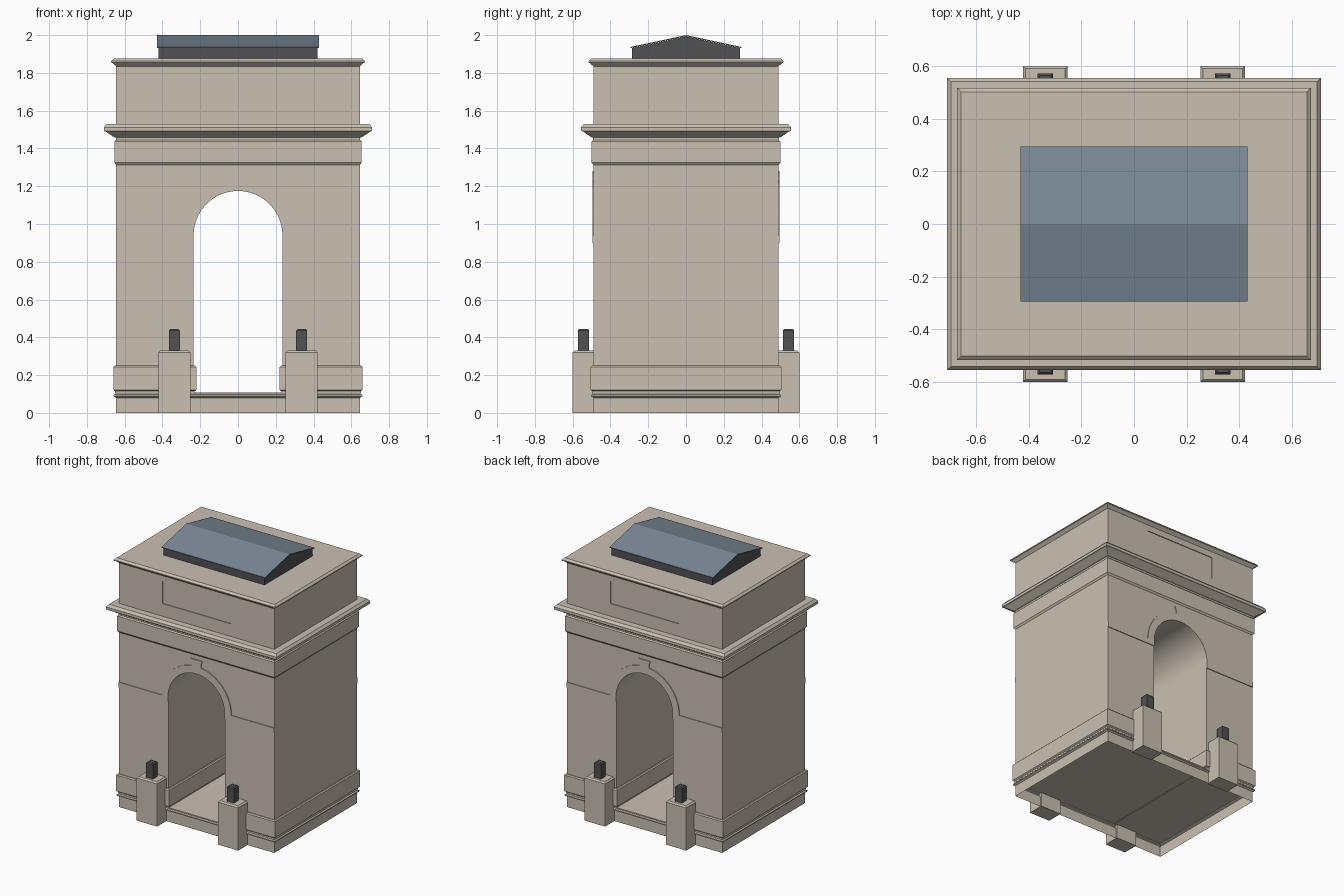
import bpy, bmesh, math

if "Cube" in bpy.data.objects:
    bpy.data.objects.remove(bpy.data.objects["Cube"])


def material(name, rgb):
    m = bpy.data.materials.new(name)
    m.diffuse_color = (*rgb, 1)
    m.use_nodes = True
    m.node_tree.nodes["Principled BSDF"].inputs["Base Color"].default_value = m.diffuse_color
    return m


STONE = material("pale_stone", (0.59, 0.53, 0.45))
GLASS = material("slate_blue_roof", (0.20, 0.25, 0.31))
DARK = material("charcoal_metal", (0.085, 0.085, 0.09))
HX, HY = 0.645, 0.49          # half size of the main block
R, SPRING = 0.235, 0.94       # arch opening


def finish(bm, name, mat):
    bmesh.ops.recalc_face_normals(bm, faces=bm.faces)
    me = bpy.data.meshes.new(name)
    bm.to_mesh(me)
    bm.free()
    me.materials.append(mat)
    ob = bpy.data.objects.new(name, me)
    bpy.context.collection.objects.link(ob)
    return ob


def loft(name, profile, hx, hy, cx=0, cy=0, mat=STONE, bottom=True):
    """Rectangular stack: each profile point is (outward offset, height)."""
    bm = bmesh.new()
    rings = [[bm.verts.new((cx + sx * (hx + d), cy + sy * (hy + d), z))
              for sx, sy in ((-1, -1), (1, -1), (1, 1), (-1, 1))] for d, z in profile]
    for a, b in zip(rings, rings[1:]):
        for i in range(4):
            j = (i + 1) % 4
            bm.faces.new((a[i], a[j], b[j], b[i]))
    bm.faces.new(rings[-1])
    if bottom:
        bm.faces.new(rings[0][::-1])
    return finish(bm, name, mat)


def prism(name, pts, a, b, axis="y", mat=STONE):
    """Extrude a flat outline from a to b along x or y."""
    bm = bmesh.new()
    place = (lambda u, z: (u, a, z)) if axis == "y" else (lambda u, z: (a, u, z))
    face = bm.faces.new([bm.verts.new(place(u, z)) for u, z in pts])
    new = bmesh.ops.extrude_face_region(bm, geom=[face])["geom"]
    move = (0, b - a, 0) if axis == "y" else (b - a, 0, 0)
    bmesh.ops.translate(bm, vec=move, verts=[v for v in new if isinstance(v, bmesh.types.BMVert)])
    return finish(bm, name, mat)


def arc(r, a0, a1, n):
    return [(r * math.cos(a0 + (a1 - a0) * i / n), SPRING + r * math.sin(a0 + (a1 - a0) * i / n))
            for i in range(n + 1)]


def smooth(ob):
    bpy.ops.object.select_all(action="DESELECT")
    ob.select_set(True)
    bpy.context.view_layer.objects.active = ob
    bpy.ops.object.shade_smooth_by_angle(angle=math.radians(25))


# Plinth with the passage floor, open underneath
loft("plinth", [(0, 0), (0, 0.08), (0.013, 0.087), (0.013, 0.095), (0.004, 0.10), (0.004, 0.108)],
     HX, HY, bottom=False)

# Main block with arched passage
body = prism("arch_body", [(-HX, 0.105), (-R, 0.105)] + arc(R, math.pi, 0, 40)
             + [(R, 0.105), (HX, 0.105), (HX, 1.45), (-HX, 1.45)], -HY, HY)
smooth(body)

# Entablature and main cornice
loft("main_cornice", [(0, 1.312), (0.01, 1.325), (0.01, 1.437), (0.002, 1.445), (0.002, 1.457),
                      (0.012, 1.46), (0.056, 1.49), (0.065, 1.492), (0.065, 1.512),
                      (0.05, 1.53), (0, 1.53)], HX, HY)

# Attic with a recessed panel front and back
attic = loft("attic", [(0, 1.52), (0, 1.845)], HX, HY)
for side, s in (("front", -1), ("back", 1)):
    cutter = loft(side + "_panel_cutter", [(0, 1.625), (0, 1.79)], 0.285, 0.02, 0, s * (HY + 0.014))
    cutter.hide_render = True
    cutter.hide_set(True)
    cut = attic.modifiers.new(side + "_panel", "BOOLEAN")
    cut.object = cutter
    cut.solver = "EXACT"
loft("attic_cornice", [(0, 1.835), (0.02, 1.853), (0.027, 1.855), (0.027, 1.862), (0.012, 1.875)],
     HX, HY)

# Thin arch surround with keystone, and impost bands, on both faces
a = math.asin(0.038 / 0.29)
key = [(0.038, 1.25), (0.05, 1.28), (-0.05, 1.28), (-0.038, 1.25)]
surround = (arc(0.29, 0, math.pi / 2 - a, 20) + key + arc(0.29, math.pi / 2 + a, math.pi, 20)
            + arc(R, math.pi, 0, 40))
for side, s in (("front", -1), ("back", 1)):
    smooth(prism(side + "_arch_surround", surround, s * HY, s * (HY + 0.006)))
    for hand, m in (("left", -1), ("right", 1)):
        tag = side + "_" + hand
        prism(tag + "_impost", [(m * R, 0.90), (m * HX, 0.90), (m * HX, SPRING), (m * R, SPRING)],
              s * HY, s * (HY + 0.006))
        # Pedestal and lamp in front of each pier
        loft(tag + "_pedestal", [(0, 0), (0, 0.32), (-0.01, 0.33)], 0.085, 0.06, m * 0.337, s * 0.54)
        loft(tag + "_lamp", [(0, 0.325), (0, 0.437), (-0.008, 0.445)], 0.029, 0.029,
             m * 0.337, s * 0.543, DARK)

# Pier bases
for hand, m in (("left", -1), ("right", 1)):
    loft(hand + "_pier_base", [(0.005, 0.106), (0.006, 0.115), (0.015, 0.122), (0.015, 0.243),
                               (0.008, 0.25), (0, 0.25)], (HX - R) / 2, HY, m * (HX + R) / 2)

# Skylight: dark curb with gables and a thin pitched roof
prism("skylight_curb", [(-0.285, 1.87), (0.285, 1.87), (0.285, 1.932), (0, 1.993), (-0.285, 1.932)],
      -0.42, 0.42, "x", DARK)
prism("skylight_roof", [(-0.295, 1.931), (0, 1.994), (0.295, 1.931), (0.295, 1.937), (0, 2.0),
                        (-0.295, 1.937)], -0.43, 0.43, "x", GLASS)
